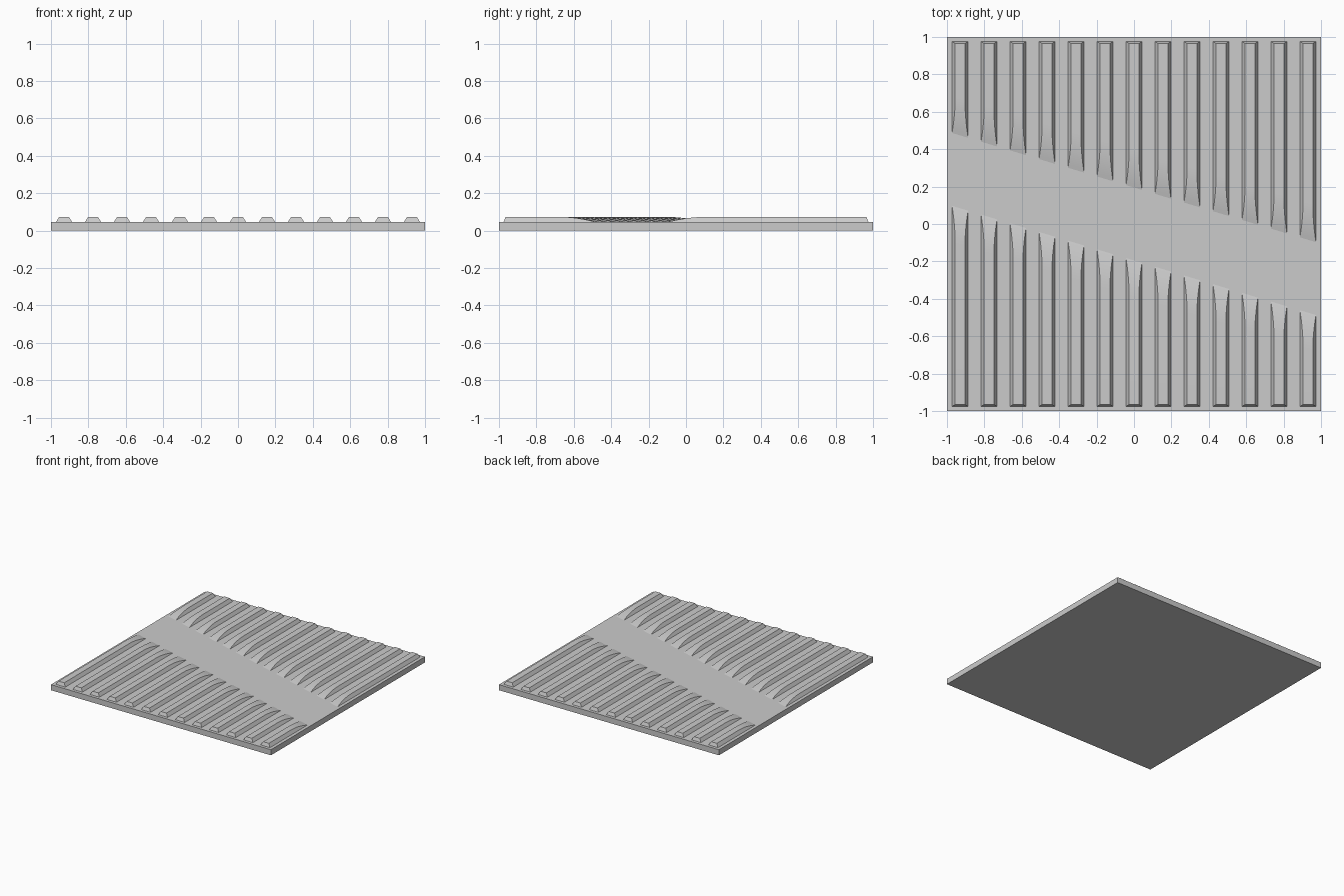
import bpy, bmesh

if "Cube" in bpy.data.objects:
    bpy.data.objects.remove(bpy.data.objects["Cube"])

BASE, FLOOR, TOP = 0.037, 0.046, 0.073   # slab edge line, floor and rib top heights
SLOPE, GAP = -0.3, 0.195                 # diagonal channel direction and half width
HALF_BOTTOM, HALF_TOP = 0.043, 0.026     # rib half widths
RAMP, STEPS = 0.2, 8                     # rounded run-out of each rib


def finish(name, bm):
    bmesh.ops.recalc_face_normals(bm, faces=bm.faces)
    mesh = bpy.data.meshes.new(name)
    bm.to_mesh(mesh)
    bm.free()
    obj = bpy.data.objects.new(name, mesh)
    bpy.context.collection.objects.link(obj)
    return obj


# Square slab with a thin top layer
bm = bmesh.new()
rings = [[bm.verts.new((x, y, z)) for x, y in ((-1, -1), (1, -1), (1, 1), (-1, 1))]
         for z in (0, BASE, FLOOR)]
bm.faces.new(rings[0])
bm.faces.new(rings[-1])
for a, b in zip(rings, rings[1:]):
    for i in range(4):
        j = (i + 1) % 4
        bm.faces.new((a[i], a[j], b[j], b[i]))
finish("floor_slab", bm)


def add_rib(bm, cx, side):
    """Trapezoid rib that fades out along the diagonal channel."""
    sections = []
    for k in range(STEPS + 1):
        t = k / STEPS
        h = 1 - (1 - t) ** 2
        half = HALF_BOTTOM + (HALF_TOP - HALF_BOTTOM) * h
        z = FLOOR + (TOP - FLOOR) * h
        points = ((cx - HALF_BOTTOM, FLOOR), (cx - half, z),
                  (cx + half, z), (cx + HALF_BOTTOM, FLOOR))
        sections.append([(x, SLOPE * x + side * (GAP + RAMP * t), pz) for x, pz in points])
    # outer end with a slightly sloped face
    end = [(x, side * (0.975 if i in (0, 3) else 0.965), z)
           for i, (x, y, z) in enumerate(sections[-1])]
    sections.append(end)
    rows = [[bm.verts.new(p) for p in s] for s in sections]
    for a, b in zip(rows, rows[1:]):
        for i in range(3):
            bm.faces.new((a[i], a[i + 1], b[i + 1], b[i]))
    bm.faces.new(rows[-1])
    bmesh.ops.remove_doubles(bm, verts=rows[0], dist=1e-5)


# Thirteen ribs on each side of the channel
for name, side in (("back_ribs", 1), ("front_ribs", -1)):
    bm = bmesh.new()
    for n in range(13):
        add_rib(bm, -0.93 + 0.155 * n, side)
    obj = finish(name, bm)
    # open undersides: make sure the ribs face upwards
    if sum(p.normal.z for p in obj.data.polygons) < 0:
        obj.data.flip_normals()
    bpy.ops.object.select_all(action='DESELECT')
    obj.select_set(True)
    bpy.context.view_layer.objects.active = obj
    bpy.ops.object.shade_smooth_by_angle(angle=0.35)
